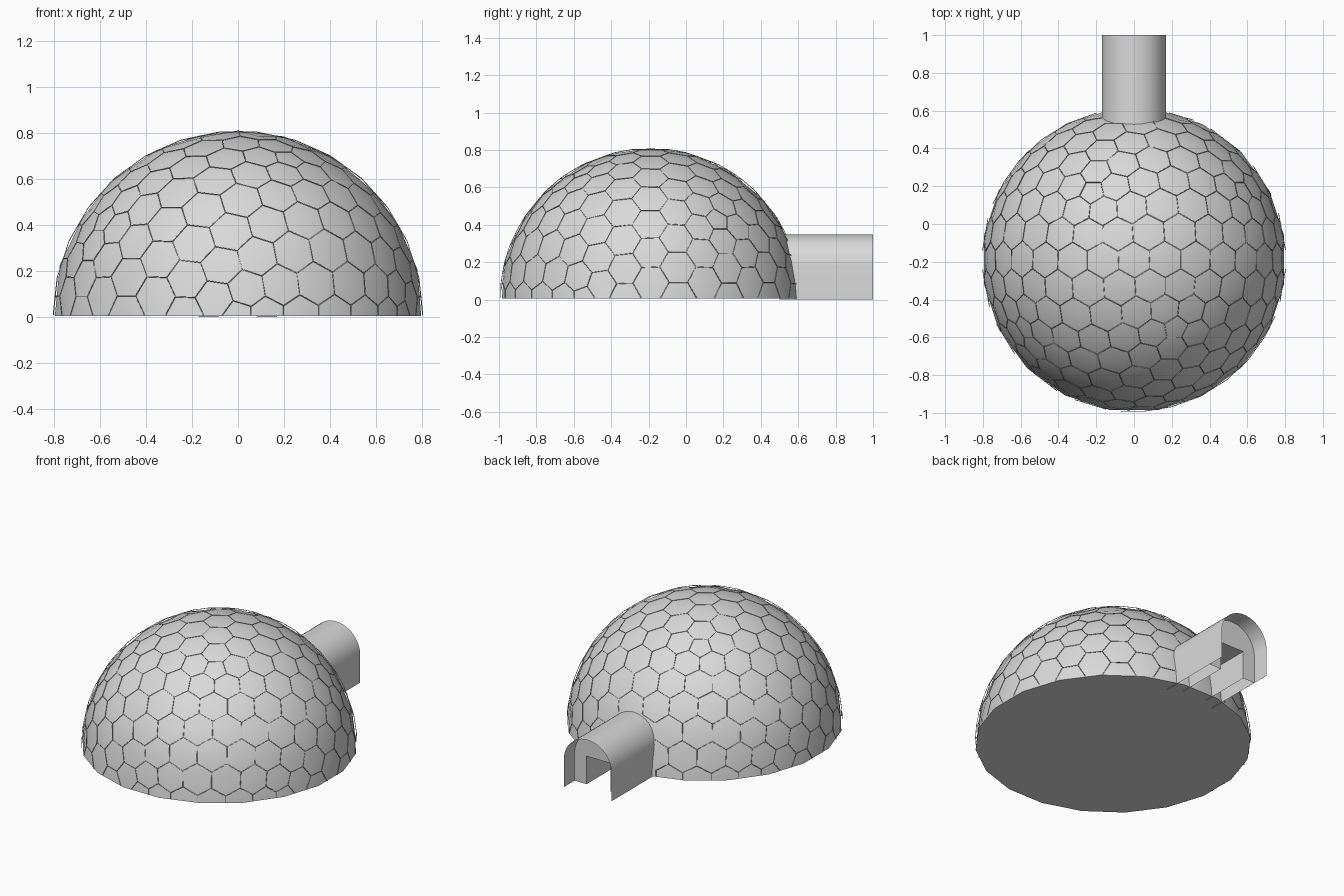
import bpy, bmesh, math
from mathutils import Matrix, Vector

R = 0.805
CENTRE = Vector((0, -0.19, 0.005))

cube = bpy.data.objects.get("Cube")
if cube:
    bpy.data.objects.remove(cube, do_unlink=True)

# One pale grey for the whole model
shell_grey = bpy.data.materials.new("pale shell grey")
shell_grey.use_nodes = True
shell_grey.diffuse_color = (0.7, 0.7, 0.7, 1)
shell_grey.node_tree.nodes["Principled BSDF"].inputs["Base Color"].default_value = (0.7, 0.7, 0.7, 1)


def add_object(name, data, location=(0, 0, 0)):
    obj = bpy.data.objects.new(name, data)
    bpy.context.collection.objects.link(obj)
    obj.location = location
    data.materials.append(shell_grey)
    return obj


def finish(name, bm, location=(0, 0, 0)):
    mesh = bpy.data.meshes.new(name)
    bm.to_mesh(mesh)
    bm.free()
    obj = add_object(name, mesh, location)
    bpy.ops.object.select_all(action="DESELECT")
    obj.select_set(True)
    bpy.context.view_layer.objects.active = obj
    bpy.ops.object.shade_smooth_by_angle(angle=math.radians(40))


# Dome: half of a faceted ball with a closed flat floor
bm = bmesh.new()
bmesh.ops.create_icosphere(bm, subdivisions=3, radius=R, matrix=Matrix.Rotation(math.radians(9), 4, "Z"))
bmesh.ops.bisect_plane(bm, geom=bm.verts[:] + bm.edges[:] + bm.faces[:], dist=1e-5,
                       plane_co=(0, 0, 0), plane_no=(0, 0, 1), clear_inner=True)
bmesh.ops.holes_fill(bm, edges=[e for e in bm.edges if e.is_boundary])
bmesh.ops.recalc_face_normals(bm, faces=bm.faces)
finish("dome", bm, CENTRE)

# Hexagon seams: the dual net of an evenly divided ball, as thin rods
bm = bmesh.new()
bmesh.ops.create_icosphere(bm, subdivisions=1, radius=1, matrix=Matrix.Rotation(math.pi / 2, 4, "X"))
bmesh.ops.subdivide_edges(bm, edges=bm.edges[:], cuts=5, use_grid_fill=True)
bmesh.ops.triangulate(bm, faces=[f for f in bm.faces if len(f.verts) > 3])
for v in bm.verts:
    v.co.normalize()
net = bpy.data.curves.new("hexagon_seams", "CURVE")
net.dimensions = "3D"
net.bevel_depth = 0.002
net.bevel_resolution = 0
FLOOR = 0.004
for edge in bm.edges:
    a, b = [f.calc_center_median().normalized() * (R - 0.001) for f in edge.link_faces]
    if a.z < b.z:
        a, b = b, a
    middle = (a + b) / 2
    in_tunnel = abs(middle.x) < 0.17 and middle.y > 0 and middle.z < 0.32
    if a.z <= FLOOR or in_tunnel:
        continue
    if b.z < FLOOR:
        b = a.lerp(b, (a.z - FLOOR) / (a.z - b.z))
    spline = net.splines.new("POLY")
    spline.points.add(1)
    for point, co in zip(spline.points, (a, b)):
        point.co = (*co, 1)
bm.free()
add_object("hexagon_seams", net, CENTRE)


# Entrance tunnel: open arch swept along y
def arch(half_width, straight, steps):
    top = [(half_width * math.cos(math.pi * i / steps), straight + half_width * math.sin(math.pi * i / steps))
           for i in range(steps + 1)]
    return [(half_width, 0)] + top + [(-half_width, 0)]


def sweep(bm, profile, y0, y1):
    rows = [[bm.verts.new((x, y, z)) for x, z in profile] for y in (y0, y1)]
    for i in range(len(profile) - 1):
        bm.faces.new((rows[1][i], rows[1][i + 1], rows[0][i + 1], rows[0][i]))


bm = bmesh.new()
sweep(bm, arch(0.17, 0.178, 24), 0.5, 1.0)
finish("entrance_tunnel", bm)

# Inner doorway: arched bulkhead with a square opening and a short passage
door_w, door_h, door_y = 0.085, 0.18, 0.89
opening = [(-door_w, 0), (-door_w, door_h), (door_w, door_h), (door_w, 0)]
bm = bmesh.new()
outline = arch(0.17, 0.178, 24) + opening
bulkhead = bm.faces.new([bm.verts.new((x, door_y, z)) for x, z in outline])
bulkhead.normal_update()
if bulkhead.normal.y < 0:
    bulkhead.normal_flip()
sweep(bm, opening, 0.55, door_y)
finish("inner_doorway", bm)
